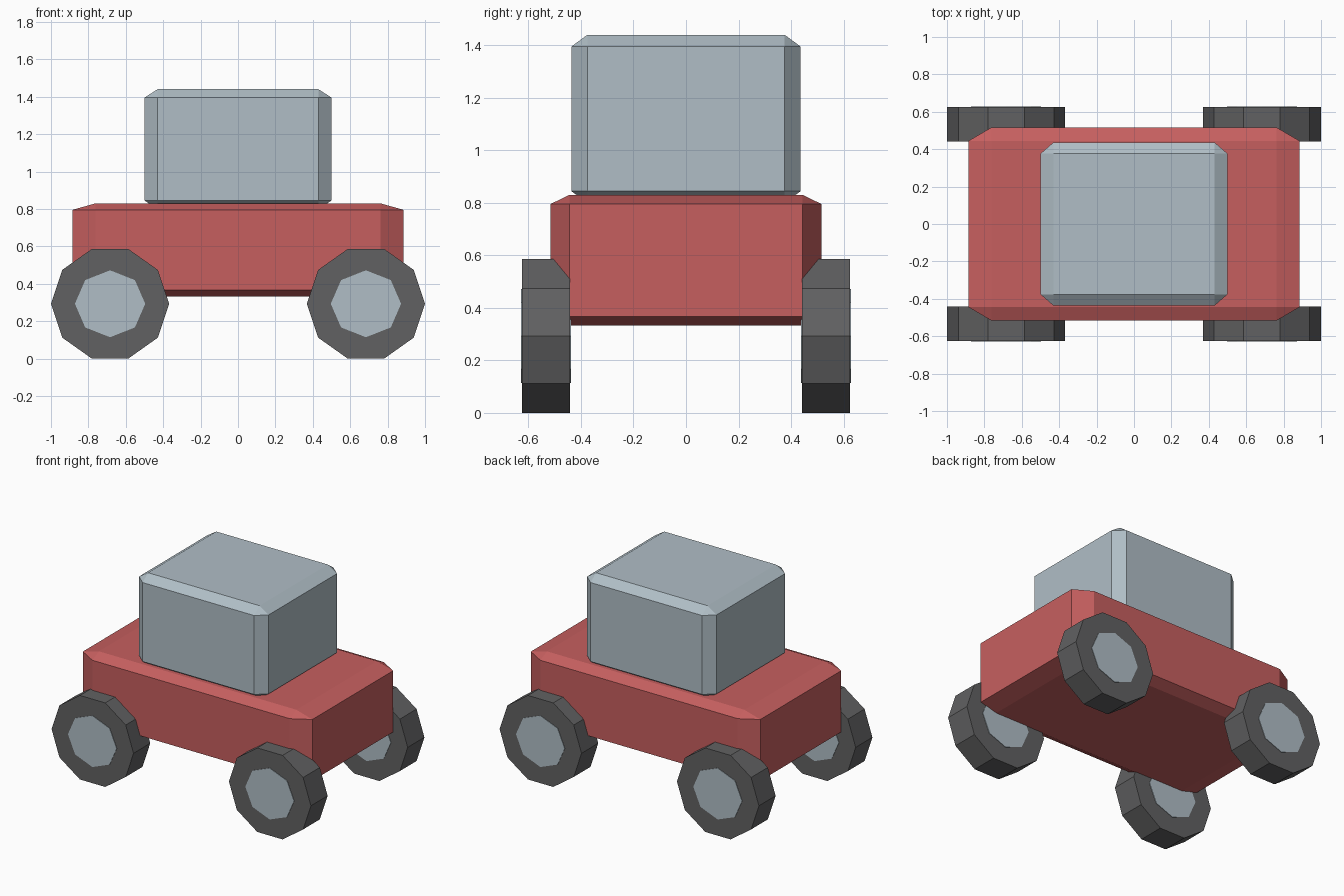
import bpy
import bmesh
from math import pi
from mathutils import Matrix

default = bpy.data.objects.get("Cube")
if default:
    bpy.data.objects.remove(default, do_unlink=True)


def material(name, rgb):
    linear = [(c / 255 / 12.92) if c < 11 else ((c / 255 + 0.055) / 1.055) ** 2.4 for c in rgb]
    mat = bpy.data.materials.new(name)
    mat.use_nodes = True
    color = (*linear, 1)
    mat.diffuse_color = color
    mat.node_tree.nodes["Principled BSDF"].inputs["Base Color"].default_value = color
    return mat


red = material("red paint", (198, 95, 95))
pale = material("pale blue grey", (176, 190, 198))
rubber = material("dark grey rubber", (97, 97, 98))


def finish(bm, name, mat, location):
    mesh = bpy.data.meshes.new(name)
    bmesh.ops.recalc_face_normals(bm, faces=bm.faces[:])
    bm.to_mesh(mesh)
    bm.free()
    mesh.materials.append(mat)
    obj = bpy.data.objects.new(name, mesh)
    obj.location = location
    bpy.context.collection.objects.link(obj)
    return obj


# Box whose chamfer stretches with its size
def chamfered_box(name, mat, size, bottom):
    bm = bmesh.new()
    bmesh.ops.create_cube(bm, size=1)
    bmesh.ops.bevel(bm, geom=bm.edges[:], offset=0.07, segments=1,
                    profile=0.5, affect='EDGES')
    bmesh.ops.scale(bm, vec=size, verts=bm.verts[:])
    finish(bm, name, mat, (0, 0, bottom + size[2] / 2))


# Polygonal disc lying along the y axis, with a corner pointing to +x
def disc(name, mat, sides, radius_x, radius_z, width, location):
    bm = bmesh.new()
    bmesh.ops.create_cone(bm, cap_ends=True, segments=sides, radius1=1,
                          radius2=1, depth=1)
    corner = max(bm.verts, key=lambda v: v.co.x)
    turn = Matrix.Rotation(-corner.co.to_2d().angle_signed((1, 0)), 4, 'Z')
    if abs((turn @ corner.co).y) > 0.001:
        turn.invert()
    bm.transform(Matrix.Rotation(pi / 2, 4, 'X') @ turn)
    bmesh.ops.scale(bm, vec=(radius_x, width, radius_z), verts=bm.verts[:])
    finish(bm, name, mat, location)


# Body and cabin
chamfered_box("body", red, (1.77, 1.034, 0.497), 0.333)
chamfered_box("cabin", pale, (1.0, 0.874, 0.64), 0.8)

# Four wheels, each a tyre with a hub running through it
for end, side_x in (("right", -1), ("left", 1)):
    for face, side_y in (("front", -1), ("back", 1)):
        place = (side_x * 0.684, side_y * 0.533, 0.293)
        disc(f"{face}_{end}_tyre", rubber, 10, 0.316, 0.308, 0.184, place)
        disc(f"{face}_{end}_hub", pale, 8, 0.188, 0.179, 0.19, place)
